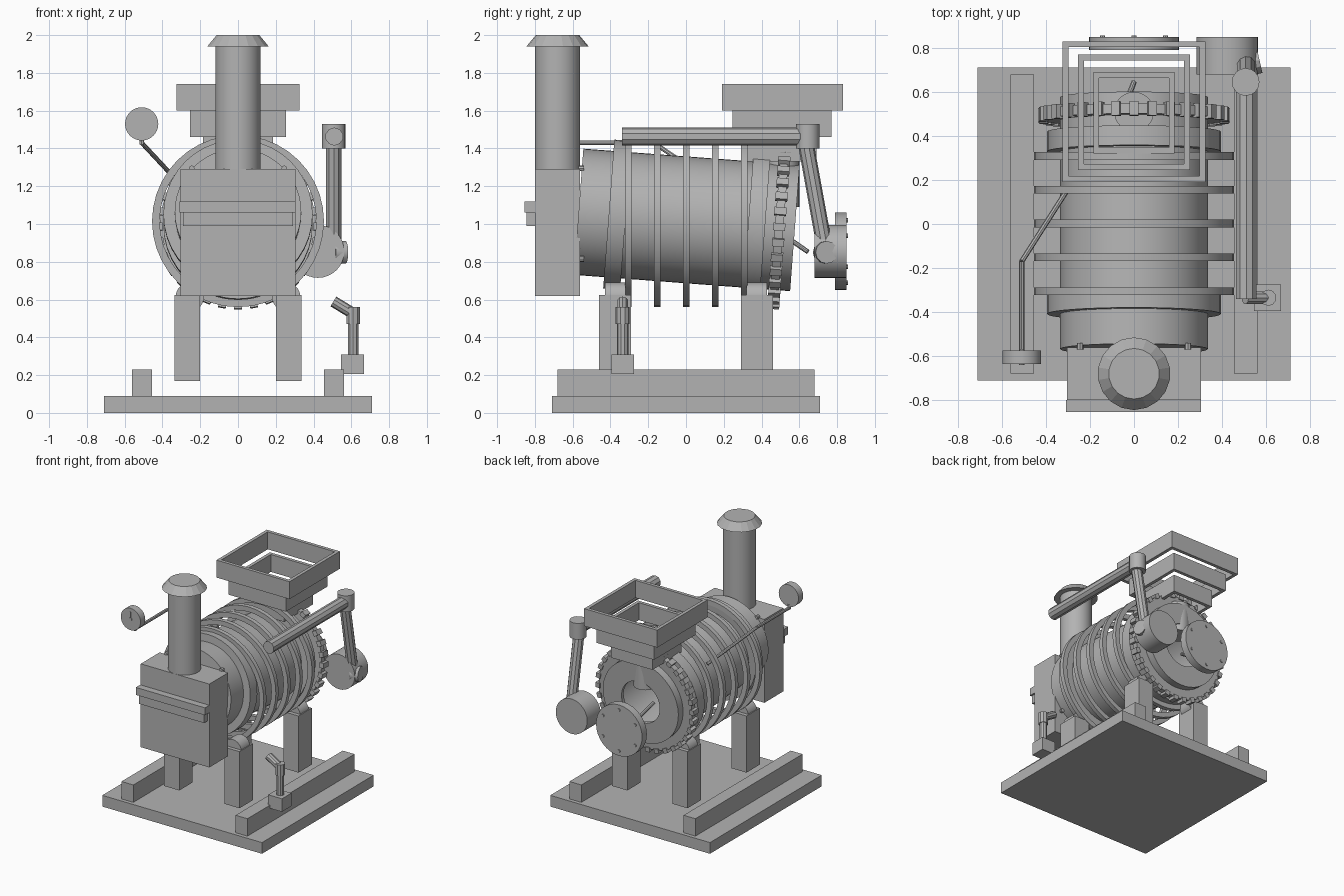
import bpy, bmesh, math
from mathutils import Vector, Matrix

cube = bpy.data.objects.get("Cube")
if cube:
    bpy.data.objects.remove(cube, do_unlink=True)

steel = bpy.data.materials.new("plain_grey")
steel.use_nodes = True
GREY = (0.45, 0.45, 0.45, 1)
steel.diffuse_color = GREY
steel.node_tree.nodes["Principled BSDF"].inputs["Base Color"].default_value = GREY


def finish(name, bm, smooth=False):
    bmesh.ops.recalc_face_normals(bm, faces=bm.faces)
    mesh = bpy.data.meshes.new(name)
    bm.to_mesh(mesh)
    bm.free()
    mesh.materials.append(steel)
    ob = bpy.data.objects.new(name, mesh)
    bpy.context.collection.objects.link(ob)
    if smooth:
        bpy.ops.object.select_all(action='DESELECT')
        ob.select_set(True)
        bpy.context.view_layer.objects.active = ob
        bpy.ops.object.shade_smooth_by_angle(angle=math.radians(30))
    return ob


def add_box(bm, x, y, z):
    lo, hi = Vector((x[0], y[0], z[0])), Vector((x[1], y[1], z[1]))
    mat = Matrix.Translation((lo + hi) / 2) @ Matrix.Diagonal((*(hi - lo), 1))
    bmesh.ops.create_cube(bm, size=1, matrix=mat)


def box(name, x, y, z):
    bm = bmesh.new()
    add_box(bm, x, y, z)
    return finish(name, bm)


def rod(name, a, b, r, r2=None, sides=32, smooth=True):
    a, b = Vector(a), Vector(b)
    d = b - a
    mat = Matrix.Translation((a + b) / 2) @ d.to_track_quat('Z', 'Y').to_matrix().to_4x4()
    bm = bmesh.new()
    bmesh.ops.create_cone(bm, cap_ends=True, segments=sides, radius1=r,
                          radius2=r if r2 is None else r2, depth=d.length, matrix=mat)
    return finish(name, bm, smooth)


def lathe(name, profile, centre, tilt=0, sides=40):
    """Spin a closed (radius, y) profile round the y axis, then tilt and place it."""
    bm = bmesh.new()
    rings = []
    for i in range(sides):
        a = math.tau * i / sides
        rings.append([bm.verts.new((r * math.cos(a), y, r * math.sin(a))) for r, y in profile])
    n = len(profile)
    for i in range(sides):
        p, q = rings[i], rings[(i + 1) % sides]
        for k in range(n):
            bm.faces.new((p[k], p[(k + 1) % n], q[(k + 1) % n], q[k]))
    bm.transform(Matrix.Translation(centre) @ Matrix.Rotation(tilt, 4, 'X'))
    return finish(name, bm, True)


def band(name, inner, outer, width, centre, tilt=0):
    w = width / 2
    return lathe(name, [(inner, -w), (outer, -w), (outer, w), (inner, w)], centre, tilt)


# Base plate, rails and support posts with rollers
box("base_plate", (-.71, .71), (-.71, .71), (0, .09))
for side, s in (("left", 1), ("right", -1)):
    box(side + "_rail", sorted((s * .455, s * .56)), (-.68, .68), (.09, .23))
    for end, y in (("front", -.375), ("rear", .375)):
        box(f"{end}_{side}_post", sorted((s * .2, s * .335)), (y - .085, y + .085), (.17, .625))
        rod(f"{end}_{side}_roller", (s * .255, y - .055, .615), (s * .255, y + .055, .615), .075)

# Tilted hollow drum with an open hole at the rear
TILT = -math.radians(4.3)
AXIS = Vector((0, math.cos(TILT), math.sin(TILT)))
MID = Vector((0, 0, 1.022))
lathe("drum", [(0.001, -.57), (.335, -.57), (.335, .578), (.17, .578),
               (.17, .55), (.31, .55), (.31, -.54), (0.001, -.54)], MID, TILT, 48)
for name, t in (("front_tyre", -.365), ("rear_tyre", .375)):
    band(name, .33, .395, .09, MID + AXIS * t, TILT)

# Upright hoops around the drum
for i in range(5):
    band(f"hoop_{i + 1}", .415, .455, .035, (0, -.305 + .1535 * i, 1.015))

# Toothed drive ring
gear = MID + AXIS * .495
band("drive_ring", .33, .415, .045, gear, TILT)
bm = bmesh.new()
for i in range(32):
    part = bmesh.new()
    add_box(part, (-.02, .02), (-.032, .032), (.40, .437))
    part.transform(Matrix.Rotation(math.tau * i / 32, 4, 'Y'))
    tmp = bpy.data.meshes.new("tooth_tmp")
    part.to_mesh(tmp)
    part.free()
    bm.from_mesh(tmp)
    bpy.data.meshes.remove(tmp)
bm.transform(Matrix.Translation(gear) @ Matrix.Rotation(TILT, 4, 'X'))
finish("drive_teeth", bm)

# Firebox with door slabs and corner bolts
box("firebox", (-.305, .305), (-.80, -.56), (.62, 1.29))
box("door_lintel", (-.31, .305), (-.855, -.80), (1.06, 1.12))
box("door_slab", (-.29, .29), (-.845, -.80), (.99, 1.06))
for i, x in enumerate((-.245, .245)):
    for j, z in enumerate((.815, 1.295)):
        rod(f"firebox_bolt_{i}{j}", (x, -.57, z), (x, -.54, z), .015, sides=8, smooth=False)

# Chimney
rod("chimney", (0, -.68, 1.29), (0, -.68, 1.95), .12)
rod("chimney_cap", (0, -.68, 1.94), (0, -.68, 2.0), .165, .115, sides=18, smooth=False)

# Stepped open hopper and feed chute
for name, hx, y0, y1, z0 in (("hopper_top", .325, .19, .83, 1.6),
                             ("hopper_middle", .255, .245, .77, 1.46),
                             ("hopper_bottom", .185, .32, .69, 1.33)):
    t, z = .027, (z0, z0 + .14)
    bm = bmesh.new()
    add_box(bm, (-hx, hx), (y0, y0 + t), z)
    add_box(bm, (-hx, hx), (y1 - t, y1), z)
    for s in (-1, 1):
        add_box(bm, sorted((s * hx, s * (hx - t))), (y0 + t, y1 - t), z)
    finish(name, bm)
rod("feed_chute", (0, .51, 1.09), (0, .51, 1.34), .09)

# Rear plate with bolts, and the lance in front of the drum opening
rod("rear_plate", (0, .79, .855), (0, .85, .855), .205)
for i in range(6):
    a = math.tau * (i + .5) / 6
    x, z = .165 * math.cos(a), .855 + .165 * math.sin(a)
    rod(f"rear_plate_bolt_{i + 1}", (x, .845, z), (x, .857, z), .012, sides=8, smooth=False)
rod("lance", (-.06, .49, .96), (0, .645, .853), .013, sides=10)

# Blower and its ducts
rod("blower", (.423, .68, .855), (.423, .85, .855), .14)
rod("blower_port", (.505, .73, .85), (.57, .745, .85), .06, sides=12)
rod("down_duct", (.507, .63, 1.45), (.507, .75, .79), .042, sides=10)
rod("duct_elbow", (.507, .645, 1.40), (.507, .645, 1.53), .063, sides=16)
rod("top_duct", (.51, -.34, 1.463), (.51, .64, 1.463), .048, sides=10)

# Gauge on its bent arm
rod("gauge", (-.51, -.635, 1.53), (-.51, -.575, 1.53), .088)
rod("gauge_hub", (-.51, -.641, 1.53), (-.51, -.633, 1.53), .014, sides=10)
box("gauge_needle", (-.514, -.506), (-.64, -.634), (1.53, 1.59))
rod("gauge_stem", (-.51, -.58, 1.42), (-.51, -.58, 1.46), .012, sides=8)
rod("gauge_arm_front", (-.51, -.59, 1.43), (-.51, -.17, 1.43), .012, sides=8)
rod("gauge_arm_rear", (-.51, -.17, 1.43), (-.30, .16, 1.205), .012, sides=8)

# Small valve beside the left rail
box("valve_block", (.545, .667), (-.395, -.275), (.205, .31))
rod("valve_pipe", (.61, -.335, .31), (.61, -.335, .5), .03, sides=10)
rod("valve_elbow", (.61, -.335, .47), (.61, -.335, .56), .037, sides=10)
rod("valve_spout", (.62, -.335, .52), (.505, -.335, .59), .03, sides=10)
